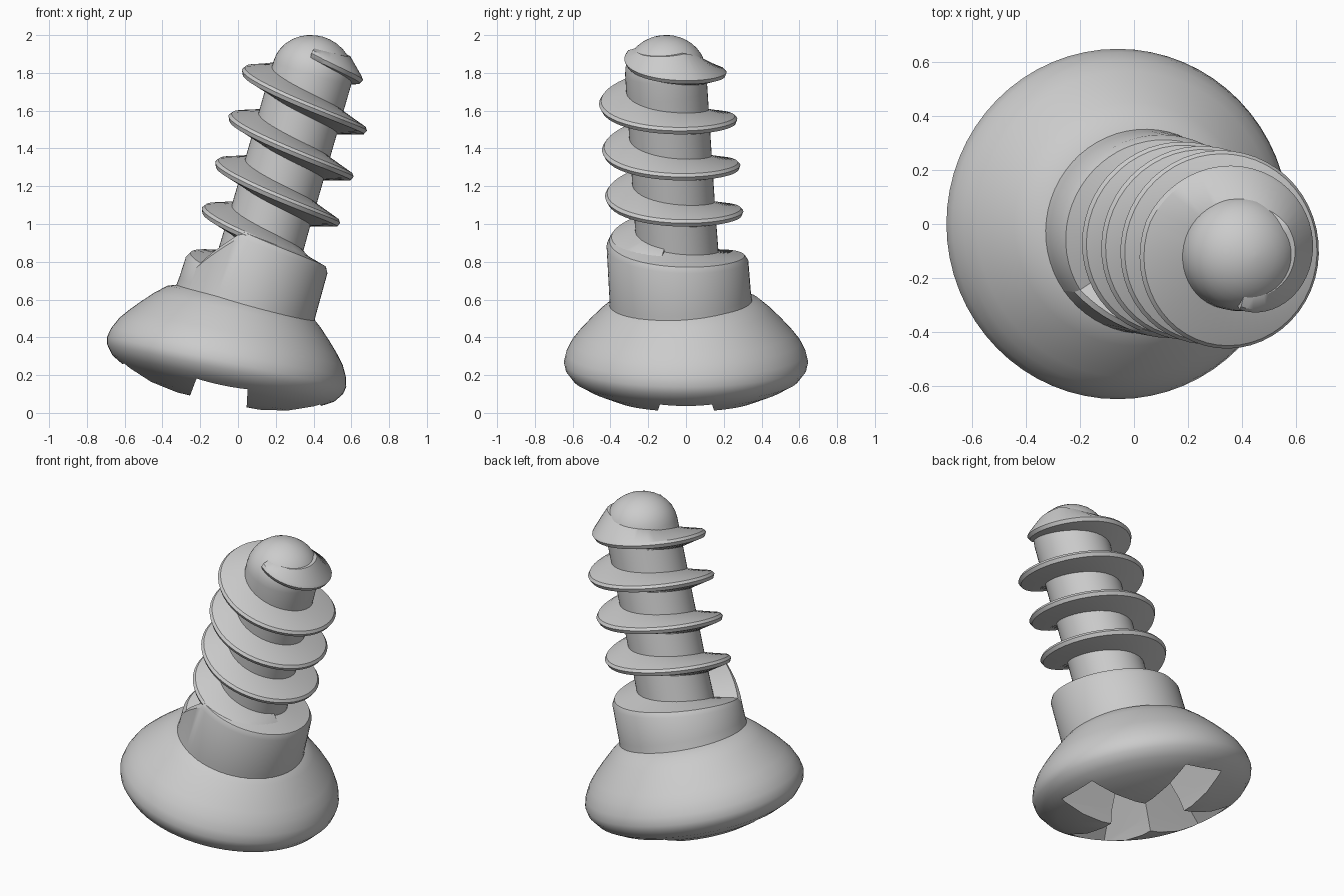
import bpy, bmesh
from math import sin, cos, pi, radians
from mathutils import Matrix, Vector

if "Cube" in bpy.data.objects:
    bpy.data.objects.remove(bpy.data.objects["Cube"])

metal = bpy.data.materials.new("grey metal")
metal.use_nodes = True
metal.diffuse_color = (0.6, 0.6, 0.6, 1)
metal.node_tree.nodes["Principled BSDF"].inputs["Base Color"].default_value = (0.6, 0.6, 0.6, 1)

PITCH = 0.255


def leaning(base, direction):
    """Frame at base whose z axis follows the given direction."""
    turn = Vector((0, 0, 1)).rotation_difference(Vector(direction))
    return Matrix.Translation(base) @ turn.to_matrix().to_4x4()


HEAD_FRAME = leaning((-0.06, 0, 0.27), (0.21, 0, 1))
SHAFT_FRAME = leaning((-0.05, -0.008, 0.27), (0.29, -0.065, 1))


def helix_height(a):
    """Height of the left-handed thread at unwrapped angle a."""
    return 1.51 - PITCH * (a - pi) / (2 * pi)


def finish(bm, name, frame):
    bmesh.ops.recalc_face_normals(bm, faces=bm.faces)
    mesh = bpy.data.meshes.new(name)
    bm.to_mesh(mesh)
    bm.free()
    mesh.materials.append(metal)
    obj = bpy.data.objects.new(name, mesh)
    obj.matrix_world = frame
    bpy.context.collection.objects.link(obj)
    return obj


def smooth(obj, angle=35):
    bpy.ops.object.select_all(action="DESELECT")
    obj.select_set(True)
    bpy.context.view_layer.objects.active = obj
    bpy.ops.object.shade_smooth_by_angle(angle=radians(angle))


def skin(rings, name, frame):
    """Bridge equal-length rows of points and cap both ends."""
    bm = bmesh.new()
    rows = [[bm.verts.new(p) for p in r] for r in rings]
    n = len(rows[0])
    for a, b in zip(rows, rows[1:]):
        for i in range(n):
            j = (i + 1) % n
            bm.faces.new((a[i], a[j], b[j], b[i]))
    bm.faces.new(rows[0])
    bm.faces.new(rows[-1])
    return finish(bm, name, frame)


def lathe(profile, name, frame, sides=48):
    angles = [2 * pi * i / sides for i in range(sides)]
    return skin([[(r * cos(a), r * sin(a), z) for a in angles] for r, z in profile], name, frame)


def sweep(angles, outline_at, name):
    """Carry a radius/height outline around the shaft axis."""
    return skin([[(r * cos(a), r * sin(a), z) for r, z in outline_at(a)] for a in angles],
                name, SHAFT_FRAME)


# Domed head, underside slightly convex
head = lathe([(0.02, -0.22), (0.27, -0.212), (0.4, -0.185), (0.52, -0.135), (0.6, -0.09),
              (0.638, -0.04), (0.647, 0.0), (0.635, 0.05), (0.605, 0.11), (0.565, 0.16),
              (0.51, 0.22), (0.45, 0.28), (0.39, 0.33), (0.3, 0.36)], "head", HEAD_FRAME, 64)


# Cross-shaped drive recess, each arm tapering inwards
def slot(turn):
    corners = ((-1, -1), (1, -1), (1, 1), (-1, 1))
    levels = ((0.66, 0.16, -0.26), (0.54, 0.14, -0.13), (0.33, 0.08, 0.11))
    rings = [[(x * l, y * w, z) for x, y in corners] for l, w, z in levels]
    return skin(rings, "slot_cutter", HEAD_FRAME @ Matrix.Rotation(turn, 4, "Z"))


for turn in (0, pi / 2):
    cutter = slot(turn)
    cutter.hide_render = True
    bpy.context.view_layer.update()
    mod = head.modifiers.new("recess", "BOOLEAN")
    mod.operation, mod.solver, mod.object = "DIFFERENCE", "EXACT", cutter
    bpy.context.view_layer.objects.active = head
    bpy.ops.object.modifier_apply(modifier=mod.name)
    bpy.data.objects.remove(cutter)
smooth(head)

# Shaft with a rounded tip
dome = [(0.215 * cos(a), 1.6 + 0.195 * sin(a)) for a in [pi / 2 * i / 8 for i in range(8)]]
shaft = lathe([(0.222, 0.25), (0.215, 0.8), (0.215, 1.5)] + dome + [(0.01, 1.795)],
              "shaft", SHAFT_FRAME)
smooth(shaft)

# Collar whose top follows the last turn of the thread, with a ramp where the gap closes
START = radians(215)


def collar_outline(a):
    ramp = min(1, (a - START) / radians(35))
    top = helix_height(a + 6 * pi) + 0.01 - PITCH * (1 - ramp)
    return ((0.18, 0.25), (0.385, 0.25), (0.375, 0.36), (0.372, top - 0.03),
            (0.355, top), (0.18, top + 0.04))


collar = sweep([START + 2 * pi * i / 60 for i in range(61)], collar_outline, "collar")
smooth(collar)

# Thread, flowing out of the tip at the top and into the collar at the bottom
FIRST, LAST, COUNT = radians(-100), pi * 7.9, 210


def thread_outline(a):
    z = helix_height(a)
    grow = min(1, (a - FIRST) / radians(260))
    sink = max(0, (a - pi * 7.4) / (pi * 0.5))
    r = 0.205 + 0.158 * grow - 0.06 * sink
    root, edge = 0.03 + 0.035 * grow, 0.016
    shoulder = min(1.735, z + 0.065 + 0.13 * (1 - grow))
    return ((0.13, z - root), (0.19, z - root), (r - 0.01, z - edge - 0.006), (r, z),
            (r - 0.012, z + edge), (0.2 - 0.05 * (1 - grow), shoulder), (0.12, shoulder))


thread = sweep([FIRST + (LAST - FIRST) * i / COUNT for i in range(COUNT + 1)],
               thread_outline, "thread")
smooth(thread, 30)
